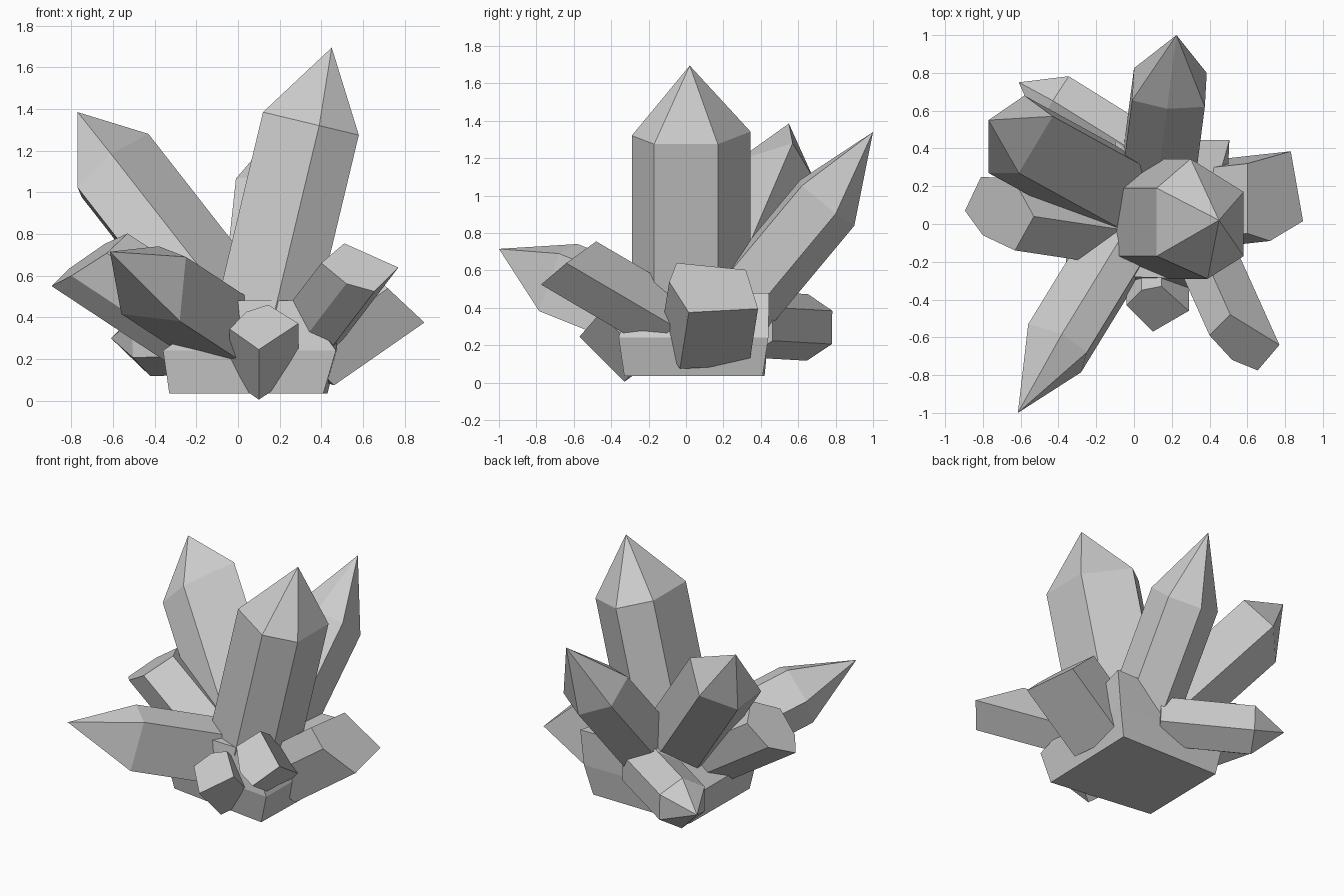
import bpy, bmesh
from math import cos, sin, pi
from mathutils import Vector as V

if "Cube" in bpy.data.objects:
    bpy.data.objects.remove(bpy.data.objects["Cube"])


def make(name, rings, tip=None):
    """Flat-faced solid through matching rings, closed flat or with a point."""
    bm = bmesh.new()
    loops = [[bm.verts.new(p) for p in r] for r in rings]
    n = len(loops[0])
    for a, b in zip(loops, loops[1:]):
        for i in range(n):
            j = (i + 1) % n
            bm.faces.new((a[i], a[j], b[j], b[i]))
    bm.faces.new(loops[0])
    if tip:
        t = bm.verts.new(tip)
        for i in range(n):
            bm.faces.new((loops[-1][i], loops[-1][(i + 1) % n], t))
    else:
        bm.faces.new(loops[-1])
    bmesh.ops.recalc_face_normals(bm, faces=bm.faces)
    me = bpy.data.meshes.new(name)
    bm.to_mesh(me)
    bm.free()
    ob = bpy.data.objects.new(name, me)
    bpy.context.collection.objects.link(ob)


def on_plane(xy, p, n):
    """Lift plan outline points onto the plane through p with normal n."""
    return [V((x, y, p[2] - (n[0] * (x - p[0]) + n[1] * (y - p[1])) / n[2])) for x, y in xy]


def hex_ring(c, axis, r):
    d = V(axis).normalized()
    u = d.cross(V((0, 0, 1))).normalized()
    v = u.cross(d)
    return [V(c) + r * (u * cos(k * pi / 3 + pi / 6) + v * sin(k * pi / 3 + pi / 6)) for k in range(6)]


def crystal(name, ring, axis, length, tip=None):
    d = V(axis).normalized()
    make(name, [[p - d * length for p in ring], ring], tip)


# main upright crystal
ax = (0.233, 0, 0.972)
crystal("main_crystal", on_plane(
    [(.58, .17), (.30, .345), (.12, .19), (.12, -.17), (.39, -.29), (.58, -.17)],
    (.35, .02, 1.33), ax), ax, 1.2, (.45, .02, 1.695))

# tall left crystal
crystal("left_tall_crystal", on_plane(
    [(-.43, .57), (-.61, .27), (-.77, .27), (-.75, .50), (-.58, .68)],
    (-.61, .27, 1.185), (-.70, .20, .69)), (-.583, .32, .746), 1.2, (-.77, .55, 1.385))

# tall back crystal
ax = (.083, .638, .766)
crystal("back_tall_crystal", on_plane(
    [(0, .825), (-.01, .655), (.175, .61), (.375, .62), (.385, .80), (.2, .90)],
    (.19, .72, .99), ax), ax, 1.05, (.225, 1.0, 1.34))

# pointed front left crystal
ax = (-.494, -.807, .323)
crystal("front_left_crystal", on_plane(
    [(-.38, -.58), (-.25, -.68), (-.28, -.785), (-.56, -.60), (-.56, -.53)],
    (-.40, -.635, .573), ax), ax, .8, (-.615, -1.0, .715))

# low back left crystal
ax = (-.85, .53, -.03)
crystal("back_left_crystal", hex_ring((-.425, .65, .295), ax, .178), ax, .6, (-.61, .75, .30))

# blunt crystals with slanted flat ends
crystal("left_blunt_crystal", on_plane(
    [(-.895, .07), (-.81, .25), (-.64, .24), (-.53, .04), (-.63, -.14), (-.80, -.06)],
    (-.895, .07, .55), (-.57, -.11, .81)), (-1, .15, .66), .75)

crystal("front_right_crystal", on_plane(
    [(.51, -.48), (.77, -.64), (.655, -.775), (.52, -.72), (.40, -.59)],
    (.51, -.48, .755), (-.04, -.63, .78)), (.36, -.8, .47), .72)

crystal("right_block_crystal", on_plane(
    [(.895, .015), (.83, .385), (.60, .32), (.60, -.05), (.72, -.09)],
    (.895, .015, .375), (.092, .0105, .105)), (.82, .09, .57), .53)

crystal("front_small_crystal", on_plane(
    [(.10, -.57), (.29, -.46), (.145, -.33), (.04, -.35), (-.04, -.43)],
    (.10, -.57, .245), (-.12, -.65, .75)), (0, -.7, .7), .34)

# squarish rock base, rising at the back right corner
plan = [
    (.035, (-.33, -.23), (.41, -.33), (.43, .41), (-.32, .42)),
    (.24, (-.36, -.27), (.47, -.36), (.48, .44), (-.36, .44)),
    (.48, (-.02, -.28), (.30, -.29), (.505, .445), (-.1, .44)),
]
make("rock_base", [[V((x, y, r[0])) for x, y in r[1:]] for r in plan])
